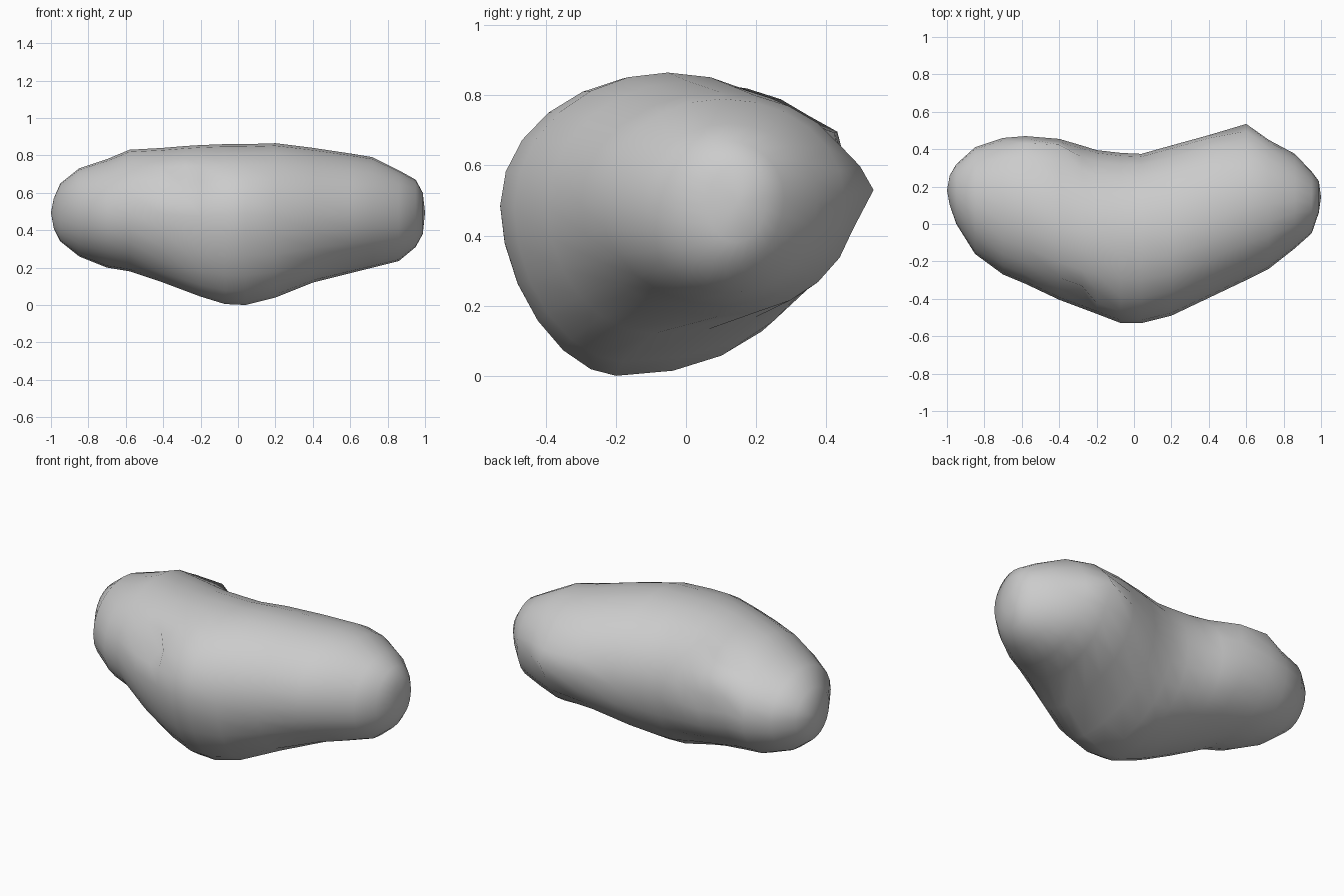
import bpy
import bmesh
from math import cos, sin, pi
from mathutils import Vector

default = bpy.data.objects.get("Cube")
if default:
    bpy.data.objects.remove(default, do_unlink=True)

SEGMENTS = 24

# Sections along the length: x, front y, back y, bottom z, top z
SECTIONS = [
    (-.985, .1, .26, .41, .57),
    (-.95, 0, .32, .34, .65),
    (-.85, -.16, .41, .26, .73),
    (-.7, -.27, .46, .2, .78),
    (-.58, -.32, .47, .18, .83),
    (-.4, -.405, .455, .12, .84),
    (-.28, -.45, .42, .075, .85),
    (-.2, -.48, .395, .045, .855),
    (-.07, -.53, .38, .005, .86),
    (.04, -.53, .375, 0, .86),
    (.2, -.49, .42, .04, .865),
    (.4, -.395, .475, .12, .84),
    (.6, -.3, .49, .17, .81),
    (.72, -.24, .45, .2, .79),
    (.86, -.13, .375, .235, .72),
    (.95, -.05, .28, .31, .67),
    (.988, .06, .23, .38, .6),
]


def mix(a, b, t):
    return a + (b - a) * t


def power(value, exponent):
    """Unsigned power used for the superelliptic section curve."""
    return abs(value) ** exponent


def section_points(x, front, back, bottom, top):
    """Lopsided oval: the keel leans forward in the middle, ends are round."""
    t = min(1, abs(x) / .6)
    mid_y, mid_z = (front + back) / 2, (bottom + top) / 2
    low_y, high_y = mix(-.2, mid_y, t * t), mix(-.06, mid_y, t)
    front_z, back_z = mix(.49, mid_z, t), mix(.46, mid_z + .02, t)
    for i in range(SEGMENTS):
        angle = 2 * pi * i / SEGMENTS
        c, s = cos(angle), sin(angle)
        keel = 2.15 if c > 0 else 1.75
        fullness = 2 if s > 0 else mix(keel, 2.05, t)
        u, v = power(c, 2 / fullness), power(s, 2 / fullness)
        peak_y = high_y if s > 0 else low_y
        side_z = back_z if c > 0 else front_z
        y = mix(peak_y, back if c > 0 else front, u)
        z = mix(side_z, top if s > 0 else bottom, v)
        yield Vector((x, y, z))


# Stone body lofted through the sections
bm = bmesh.new()
rings = [[bm.verts.new(p) for p in section_points(*s)] for s in SECTIONS]
for a, b in zip(rings, rings[1:]):
    for i in range(SEGMENTS):
        j = (i + 1) % SEGMENTS
        bm.faces.new((a[i], a[j], b[j], b[i]))

# Rounded end caps
for ring, tip_x in ((rings[0], -1), (rings[-1], 1)):
    centre = sum((v.co for v in ring), Vector()) / SEGMENTS
    centre.x = tip_x
    tip = bm.verts.new(centre)
    for i in range(SEGMENTS):
        bm.faces.new((ring[i], ring[(i + 1) % SEGMENTS], tip))


def push(near, offset):
    """Move the single surface point closest to a place."""
    point = min(bm.verts, key=lambda v: (v.co - Vector(near)).length)
    point.co += Vector(offset)


# Chipped dent on the upper front
push((-.24, -.38, .69), (.01, .04, -.04))

# Pointed bump on the back of the left lobe
push((.6, .49, .54), (0, .045, .02))
push((.6, .46, .6), (0, .02, .01))

# Raised shoulder on the back of the right lobe
push((-.4, .395, .665), (0, .03, .03))
push((-.58, .4, .66), (0, .015, .02))

bmesh.ops.recalc_face_normals(bm, faces=bm.faces)
mesh = bpy.data.meshes.new("stone_body")
bm.to_mesh(mesh)
bm.free()
mesh.shade_smooth()

stone = bpy.data.objects.new("stone_body", mesh)
bpy.context.collection.objects.link(stone)

# Plain grey stone
grey = bpy.data.materials.new("light_grey_stone")
grey.use_nodes = True
colour = (.6, .6, .6, 1)
grey.diffuse_color = colour
shader = grey.node_tree.nodes["Principled BSDF"]
shader.inputs["Base Color"].default_value = colour
shader.inputs["Roughness"].default_value = .9
mesh.materials.append(grey)
